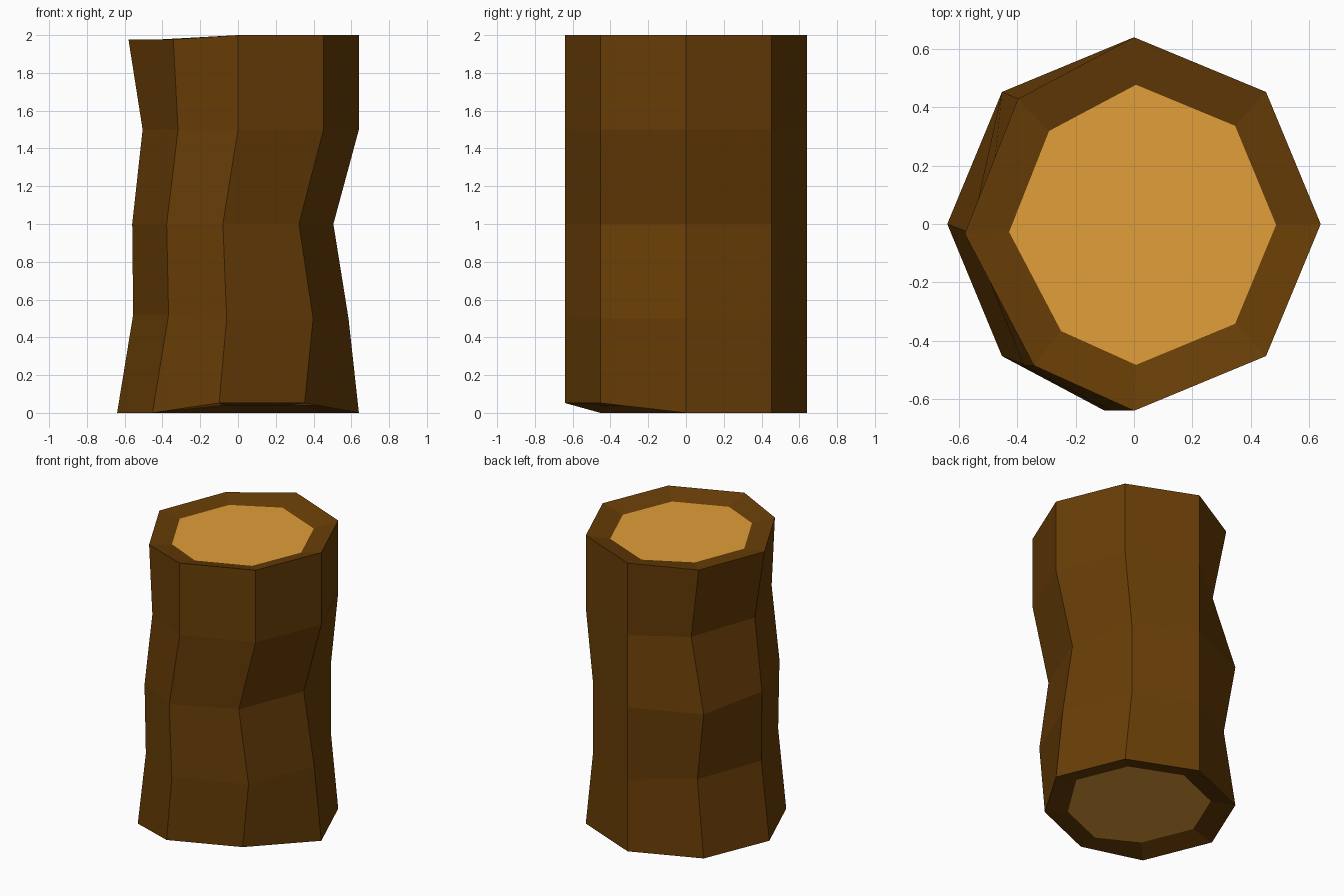
import bpy
import bmesh
from math import cos, sin, pi
from mathutils import Vector

cube = bpy.data.objects.get("Cube")
if cube:
    bpy.data.objects.remove(cube, do_unlink=True)

SIDES = 8
RADIUS = 0.64
LEVEL_HEIGHT = 0.5
CAP_SCALE = 0.75
CAP_DEPTH = 0.04


def make_material(name, color):
    mat = bpy.data.materials.new(name)
    mat.use_nodes = True
    mat.diffuse_color = color
    mat.node_tree.nodes["Principled BSDF"].inputs["Base Color"].default_value = color
    return mat


bark = make_material("bark brown", (0.138, 0.047, 0.002, 1))
cut_wood = make_material("cut wood tan", (0.75, 0.342, 0.042, 1))

# Sideways dents of each bark ridge, from the foot to the top
dents = {
    "right": (0, -0.055, -0.135, 0, 0),
    "back_right": (0, -0.055, -0.055, 0, 0),
    "back": (0, 0, 0, 0, 0),
    "back_left": (0, 0.07, 0, 0.137, 0.055),
    "left": (0, 0.085, 0.08, 0.135, 0.06),
    "front_left": (0, 0.085, 0.075, 0.135, 0.11),
    "front": (-0.1, -0.06, -0.08, 0, 0),
    "front_right": (-0.1, -0.055, -0.13, 0, 0),
}
TOP = len(dents["back"]) - 1


def ridge_point(side, name, level):
    """Point on an octagonal trunk, pushed by its dent."""
    angle = 2 * pi * side / SIDES
    dent = dents[name][level]
    point = Vector((RADIUS * cos(angle) + dent, RADIUS * sin(angle), level * LEVEL_HEIGHT))
    if dent > 0:
        # dents on the left also slide forward a little
        point.y -= 0.43 * dent if name == "back_left" else 0.033
        if level == 1:
            point.z += 0.02
        elif level == TOP or name == "back_left":
            point.z -= 0.022
    elif dent < 0 and level == 0:
        # chipped front of the foot
        point.z += 0.052
    return point


bm = bmesh.new()

# Bark wall
rings = []
for level in range(TOP + 1):
    rings.append([bm.verts.new(ridge_point(side, name, level))
                  for side, name in enumerate(dents)])
for lower, upper in zip(rings, rings[1:]):
    for i in range(SIDES):
        j = (i + 1) % SIDES
        bm.faces.new((lower[i], lower[j], upper[j], upper[i]))


# Sawn ends: a bark rim sloping in to a level, sunken wood face
def sawn_end(ring, height):
    center = sum((v.co for v in ring), Vector()) / SIDES
    inner = []
    for v in ring:
        point = center.lerp(v.co, CAP_SCALE)
        point.z = height
        inner.append(bm.verts.new(point))
    for i in range(SIDES):
        j = (i + 1) % SIDES
        bm.faces.new((ring[i], ring[j], inner[j], inner[i]))
    bm.faces.new(inner).material_index = 1


sawn_end(rings[0], CAP_DEPTH)
sawn_end(rings[TOP], TOP * LEVEL_HEIGHT - CAP_DEPTH)
bmesh.ops.recalc_face_normals(bm, faces=bm.faces[:])

mesh = bpy.data.meshes.new("log")
bm.to_mesh(mesh)
bm.free()
mesh.materials.append(bark)
mesh.materials.append(cut_wood)
log = bpy.data.objects.new("log", mesh)
bpy.context.collection.objects.link(log)
